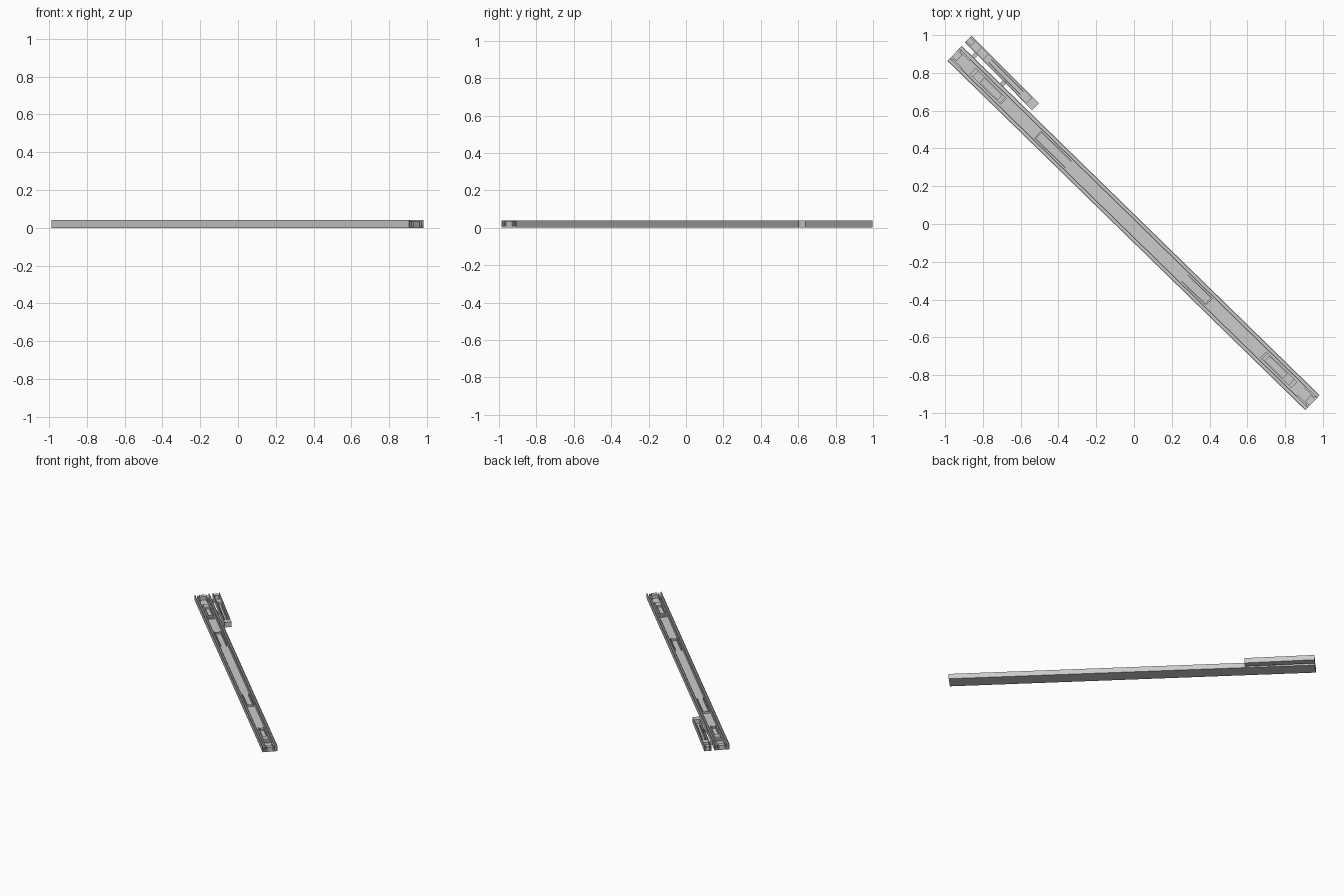
import bpy, bmesh, math
from mathutils import Matrix

if "Cube" in bpy.data.objects:
    bpy.data.objects.remove(bpy.data.objects["Cube"])

# Local frame: rail runs along its own x axis, then turns onto the diagonal
RAIL = Matrix.Translation((-0.0025, -0.0215, 0)) @ Matrix.Rotation(math.radians(-44.3), 4, 'Z')
PIECE = RAIL @ Matrix.Translation((-1.073, 0.101, 0)) @ Matrix.Rotation(math.radians(-0.9), 4, 'Z')


def finish(name, bm, frame):
    bmesh.ops.recalc_face_normals(bm, faces=bm.faces)
    me = bpy.data.meshes.new(name)
    bm.to_mesh(me)
    bm.free()
    ob = bpy.data.objects.new(name, me)
    ob.matrix_world = frame
    bpy.context.collection.objects.link(ob)
    return ob


def extrude(name, profile, x0, x1, frame):
    bm = bmesh.new()
    f = bm.faces.new([bm.verts.new((x0, y, z)) for y, z in profile])
    r = bmesh.ops.extrude_face_region(bm, geom=[f])
    vs = [g for g in r['geom'] if isinstance(g, bmesh.types.BMVert)]
    bmesh.ops.translate(bm, verts=vs, vec=(x1 - x0, 0, 0))
    return finish(name, bm, frame)


def box(name, x0, x1, y0, y1, z0, z1, frame=RAIL):
    return extrude(name, [(y0, z0), (y1, z0), (y1, z1), (y0, z1)], x0, x1, frame)


def pair(name, x0, x1, y0, y1, z0, z1, frame=RAIL):
    for side, s in (("left", 1), ("right", -1)):
        box(f"{name}_{side}", x0, x1, s * y0, s * y1, z0, z1, frame)


# Long channel: outer walls, side grooves and an inner tray
half = [(0.055, 0), (0.055, 0.04), (0.050, 0.04), (0.050, 0.008), (0.037, 0.008),
        (0.037, 0.034), (0.033, 0.034), (0.033, 0.008)]
profile = half + [(-y, z) for y, z in reversed(half)]
extrude("long_channel", profile, -1.324, 1.324, RAIL)

# Fittings mirrored towards both ends of the channel
for end, s in (("start", -1), ("finish", 1)):
    box(f"end_stop_{end}", s * 1.29, s * 1.324, -0.022, 0.022, 0.006, 0.036)
    pair(f"end_clip_{end}", s * 1.24, s * 1.31, 0.026, 0.033, 0.006, 0.036)
    box(f"latch_base_{end}", s * 0.96, s * 1.19, -0.023, 0.023, 0.006, 0.016)
    pair(f"latch_cheek_{end}", s * 0.97, s * 1.17, 0.016, 0.023, 0.014, 0.034)
    box(f"latch_block_{end}", s * 1.12, s * 1.17, -0.016, 0.016, 0.014, 0.030)
    box(f"latch_bar_{end}", s * 0.97, s * 0.99, -0.016, 0.016, 0.014, 0.028)

# Guide ribs with a cross bar
for name, x0, x1, bar in (("rear", -0.71, -0.48, -0.706), ("fore", 0.38, 0.56, 0.556)):
    pair(f"guide_rib_{name}", x0, x1, 0.021, 0.026, 0.006, 0.028)
    box(f"guide_bar_{name}", bar - 0.004, bar + 0.004, -0.021, 0.021, 0.006, 0.022)

# Short trough beside the channel with blocks in it
small = [(0.0255, 0), (0.0255, 0.04), (0.020, 0.04), (0.020, 0.008)]
extrude("short_trough", small + [(-y, z) for y, z in reversed(small)], -0.253, 0.253, PIECE)
box("trough_end_block", 0.205, 0.253, -0.021, 0.021, 0.006, 0.04, PIECE)
box("trough_head_block", -0.253, -0.215, -0.014, 0.014, 0.006, 0.036, PIECE)
box("trough_catch", -0.17, -0.12, -0.021, 0.021, 0.006, 0.030, PIECE)
pair("trough_rib", -0.09, 0.15, 0.009, 0.013, 0.006, 0.030, PIECE)

# Small tabs bridging the two parts
for i, x in enumerate((-1.24, -1.03)):
    box(f"bridge_tab_{i + 1}", x - 0.012, x + 0.012, 0.052, 0.082, 0.010, 0.030)
